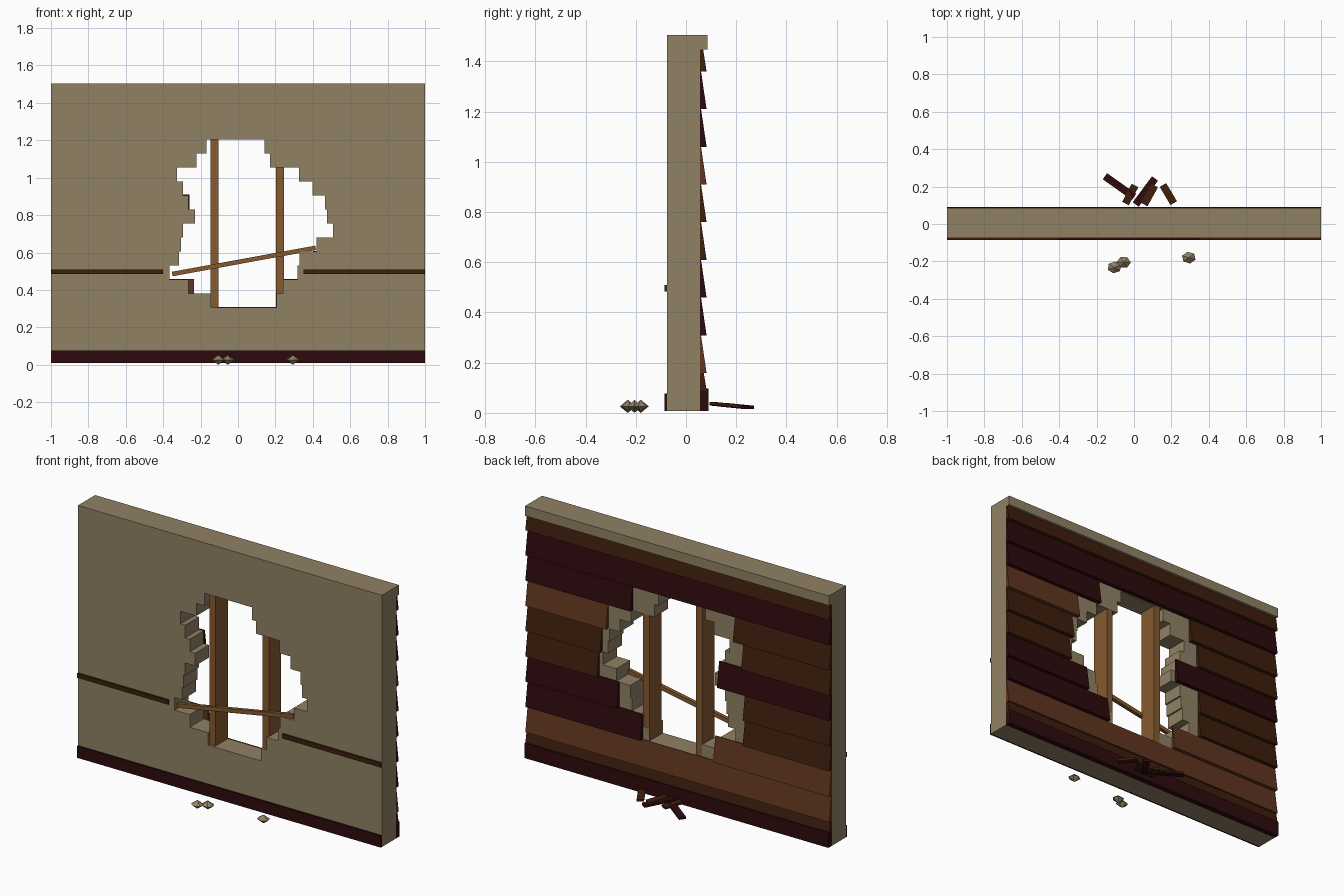
import bpy, bmesh, math
from mathutils import Vector, Matrix

if "Cube" in bpy.data.objects:
    bpy.data.objects.remove(bpy.data.objects["Cube"])


def material(name, r, g, b):
    lin = [((c / 255 + 0.055) / 1.055) ** 2.4 if c > 10 else c / 255 / 12.92 for c in (r, g, b)]
    m = bpy.data.materials.new(name)
    m.diffuse_color = (*lin, 1)
    m.use_nodes = True
    m.node_tree.nodes["Principled BSDF"].inputs["Base Color"].default_value = m.diffuse_color
    return m


PLASTER = material("plaster_tan", 145, 129, 101)
MAROON = material("dark_maroon", 45, 10, 14)
BROWN = material("dark_brown", 62, 30, 12)
SIENNA = material("sienna", 96, 53, 32)
TIMBER = material("raw_timber", 134, 90, 47)


def finish(name, bm, mat):
    bmesh.ops.recalc_face_normals(bm, faces=bm.faces)
    me = bpy.data.meshes.new(name)
    bm.to_mesh(me)
    bm.free()
    ob = bpy.data.objects.new(name, me)
    bpy.context.collection.objects.link(ob)
    if mat:
        me.materials.append(mat)
    return ob


def prism(name, points, offset, mat):
    """Extrude a closed 3D outline along an offset."""
    bm = bmesh.new()
    face = bm.faces.new([bm.verts.new(p) for p in points])
    ext = bmesh.ops.extrude_face_region(bm, geom=[face])
    verts = [v for v in ext["geom"] if isinstance(v, bmesh.types.BMVert)]
    bmesh.ops.translate(bm, verts=verts, vec=offset)
    return finish(name, bm, mat)


def box(name, x0, x1, y0, y1, z0, z1, mat):
    pts = [(x0, y0, z0), (x1, y0, z0), (x1, y0, z1), (x0, y0, z1)]
    return prism(name, pts, (0, y1 - y0, 0), mat)


def beam(name, a, b, width, thick, mat):
    """Box running from a to b, its width kept level."""
    a, b = Vector(a), Vector(b)
    along = (b - a).normalized()
    side = along.cross(Vector((0, 0, 1))).normalized()
    up = side.cross(along)
    pts = [a + side * (s * width / 2) + up * (u * thick / 2)
           for s, u in ((-1, -1), (1, -1), (1, 1), (-1, 1))]
    return prism(name, pts, b - a, mat)


# Wall slab with a stepped break-through
Z0, Z1 = 0.008, 1.505
wall = box("wall", -1, 1, -0.075, 0.055, Z0, Z1, PLASTER)
hole_rows = [(-0.145, 0.205), (-0.265, 0.24), (-0.365, 0.317), (-0.315, 0.328),
             (-0.305, 0.42), (-0.295, 0.508), (-0.23, 0.475), (-0.265, 0.465),
             (-0.295, 0.397), (-0.325, 0.325), (-0.222, 0.17), (-0.168, 0.143)]
low, step = 0.307, 0.0748
left, right = [], []
for i, (xl, xr) in enumerate(hole_rows):
    for z in (low + i * step, low + (i + 1) * step):
        left.append((xl, -0.2, z))
        right.append((xr, -0.2, z))
cutter = prism("hole_cutter", right + left[::-1], (0, 0.4, 0), None)
cutter.hide_render = True
mod = wall.modifiers.new("hole", 'BOOLEAN')
mod.operation, mod.solver, mod.object = 'DIFFERENCE', 'EXACT', cutter
bpy.context.view_layer.objects.active = wall
bpy.ops.object.modifier_apply(modifier="hole")
bpy.data.objects.remove(cutter)

# Top cap on the back
box("top_cap", -1, 1, 0.055, 0.085, 1.447, Z1, PLASTER)

# Lapped siding on the back
def siding(x0, x1, z0, z1, mat):
    y_top = 0.08 - 0.02 * (z1 - z0) / 0.15
    pts = [(x0, 0.055, z0), (x0, 0.082, z0), (x0, y_top, z1), (x0, 0.055, z1)]
    prism("siding_board", pts, (x1 - x0, 0, 0), mat)


siding(-1, 1, 0.09, 0.158, BROWN)
siding(-1, 1, 0.158, 0.309, SIENNA)
siding(-1, 1, 1.21, 1.36, MAROON)
siding(-1, 1, 1.36, 1.447, BROWN)
# broken courses: inner end and colour at -x, then at +x
broken = [(-0.235, SIENNA, 0.245, MAROON), (-0.43, BROWN, 0.40, MAROON),
          (-0.43, BROWN, 0.53, BROWN), (-0.26, MAROON, 0.51, BROWN),
          (-0.42, BROWN, 0.47, SIENNA), (-0.365, BROWN, 0.31, MAROON)]
for i, (xl, ml, xr, mr) in enumerate(broken):
    z = 0.309 + i * 0.1502
    siding(-1, xl, z, z + 0.1502, ml)
    siding(xr, 1, z, z + 0.1502, mr)
box("back_base_board", -1, 1, 0.055, 0.09, Z0, 0.097, MAROON)

# Front trim
box("skirting", -1, 1, -0.086, -0.075, Z0, 0.077, MAROON)
box("chair_rail_left", -1, -0.40, -0.086, -0.075, 0.484, 0.51, BROWN)
box("chair_rail_right", 0.35, 1, -0.086, -0.075, 0.484, 0.51, BROWN)

# Exposed studs and loose lath
box("stud_left", -0.147, -0.105, -0.06, 0.054, 0.30, 1.21, TIMBER)
box("stud_right", 0.204, 0.246, -0.06, 0.054, 0.30, 1.06, TIMBER)
beam("loose_lath", (-0.352, -0.06, 0.485), (0.415, -0.06, 0.625), 0.022, 0.024, TIMBER)

# Broken planks on the ground behind
planks = [((-0.155, 0.255), (0.0, 0.145), MAROON), ((-0.045, 0.11), (0.005, 0.205), BROWN),
          ((0.01, 0.105), (0.112, 0.243), MAROON), ((0.055, 0.105), (0.11, 0.205), BROWN),
          ((0.155, 0.208), (0.212, 0.112), BROWN)]
for a, b, mat in planks:
    ends = [(x, y, 0.037 - 0.1 * (y - 0.1)) for x, y in (a, b)]
    beam("fallen_plank", *ends, 0.04, 0.014, mat)

# Rubble in front: flattened six-sided chunks
for x, y, turn in ((-0.105, -0.232, 0.4), (-0.055, -0.205, 1.0), (0.293, -0.18, 0.7)):
    bm = bmesh.new()
    ring = [bm.verts.new((0.038 * math.cos(k * math.pi / 3 + turn),
                          0.032 * math.sin(k * math.pi / 3 + turn), 0)) for k in range(6)]
    for h in (-0.026, 0.026):
        tip = bm.verts.new((0, 0, h))
        for k in range(6):
            bm.faces.new((ring[k], ring[(k + 1) % 6], tip))
    bm.transform(Matrix.Translation((x, y, 0.026)))
    finish("rubble_chunk", bm, PLASTER)
